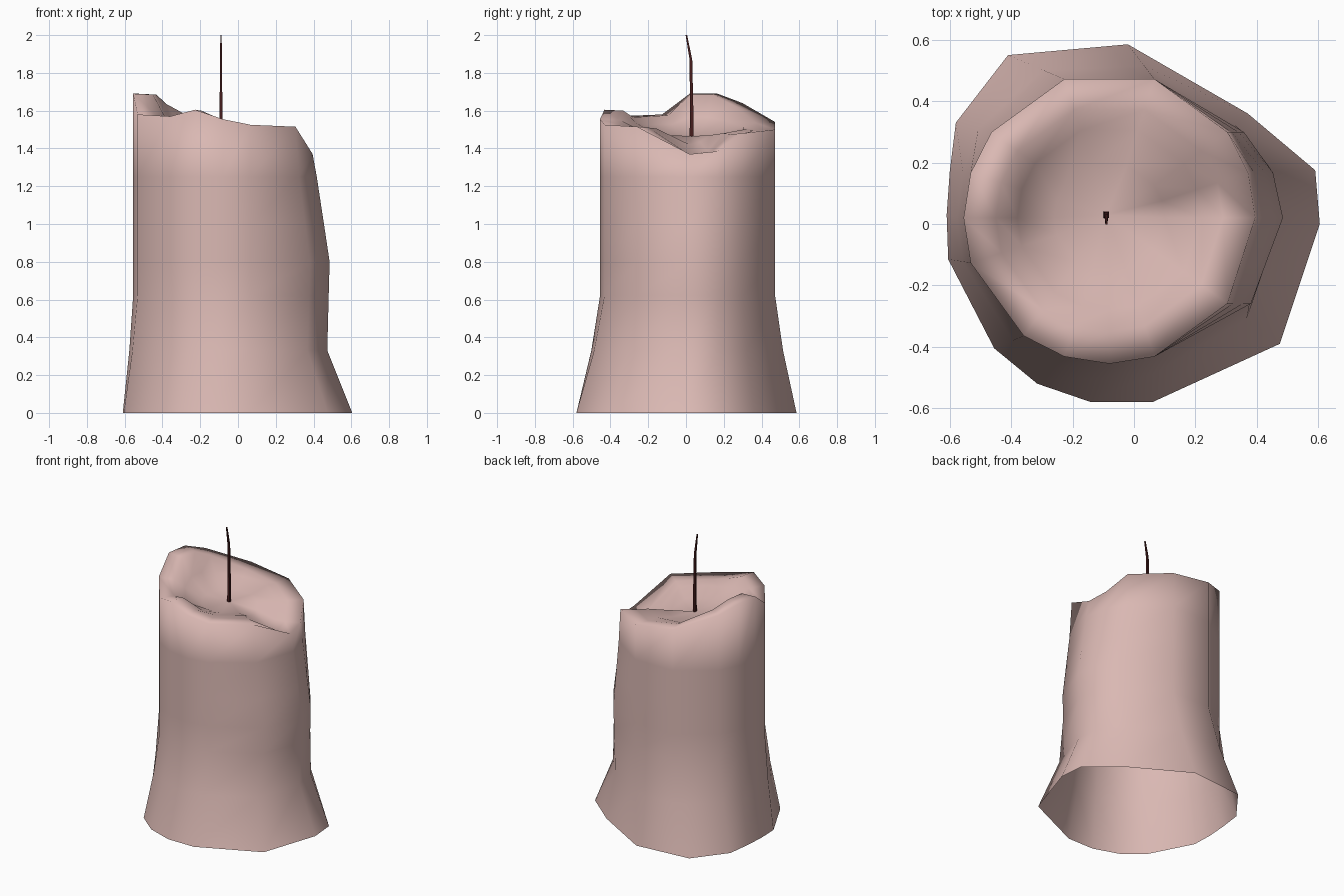
import bpy, bmesh
from math import cos, sin, radians
from mathutils import Vector

if "Cube" in bpy.data.objects:
    bpy.data.objects.remove(bpy.data.objects["Cube"])


def material(name, rgb):
    m = bpy.data.materials.new(name)
    m.diffuse_color = (*rgb, 1)
    m.use_nodes = True
    m.node_tree.nodes["Principled BSDF"].inputs["Base Color"].default_value = m.diffuse_color
    return m


def loft(name, rings, mat, cap_start=False, cap_end=None):
    """Skin a list of equal-length rings; cap_end is an optional centre point."""
    bm = bmesh.new()
    rows = [[bm.verts.new(p) for p in ring] for ring in rings]
    n = len(rows[0])
    for a, b in zip(rows, rows[1:]):
        for i in range(n):
            j = (i + 1) % n
            bm.faces.new((a[i], a[j], b[j], b[i]))
    if cap_start:
        bm.faces.new(rows[0][::-1])
    if cap_end is not None:
        c = bm.verts.new(cap_end)
        for i in range(n):
            bm.faces.new((rows[-1][i], rows[-1][(i + 1) % n], c))
    for f in bm.faces:
        f.smooth = True
    me = bpy.data.meshes.new(name)
    bm.to_mesh(me)
    bm.free()
    me.materials.append(mat)
    ob = bpy.data.objects.new(name, me)
    bpy.context.collection.objects.link(ob)
    return ob


wax = material("pink wax", (0.70, 0.48, 0.45))
char = material("dark red wick", (0.06, 0.012, 0.012))

# Wax body: uneven foot, melted bulge on the right, wavy rim
ANGLES = [0, 18, 36, 72, 108, 144, 162, 180, 198, 234, 252, 270, 288, 324]
RIM_Z = [1.37, 1.385, 1.48, 1.50, 1.54, 1.64, 1.69, 1.69, 1.58, 1.57, 1.605, 1.555, 1.525, 1.515]
FOOT = [(.605, 0), (.59, .175), (.37, .36), (-.02, .585), (-.41, .55), (-.58, .33), (-.60, .17),
        (-.61, .03), (-.605, -.115), (-.455, -.405), (-.315, -.52), (-.14, -.58), (.06, -.58), (.475, -.39)]
BULGE = {0: 1, 18: .9, 36: .6, 324: .85}
CX, CY, R = -0.08, 0.02, 0.475


def circle(r, heights, bulge=0):
    pts = []
    for a, z in zip(ANGLES, heights):
        t = radians(a)
        pts.append(Vector((CX + r * cos(t) + bulge * BULGE.get(a, 0), CY + r * sin(t), z)))
    return pts


def level(z, bulge=0):
    return circle(R, [z] * len(ANGLES), bulge)


foot = [Vector((x, y, 0)) for x, y in FOOT]
ankle = [p.lerp(Vector((f.x, f.y, p.z)), 0.37) for p, f in zip(level(0.33), foot)]
rim = circle(R, RIM_Z)
lip = circle(0.37, [z - 0.005 for z in RIM_Z])
wall = circle(0.30, [min(z, 1.50 + 0.35 * (z - 1.50)) for z in RIM_Z])
pool = circle(0.18, [min(z + 0.05, 1.47) for z in RIM_Z])
loft("candle_body",
     [foot, ankle, level(0.62, 0.085), level(0.8, 0.09), level(1.0, 0.06), level(1.25, 0.022),
      rim, lip, wall, pool], wax, cap_end=(-0.09, 0.03, 1.465))

# Wick: thin square strand bending to the front at its tip
PATH = [(0.03, 1.44, .011), (0.03, 1.60, .009), (0.026, 1.87, .007), (0.002, 2.0, .004)]
strand = [[(-0.09 + sx * r * .8, y + sy * r, z) for sx, sy in ((1, -1), (1, 1), (-1, 1), (-1, -1))]
          for y, z, r in PATH]
wick = loft("wick", strand, char, cap_start=True, cap_end=(-0.09, 0.002, 2.0))
for f in wick.data.polygons:
    f.use_smooth = False
